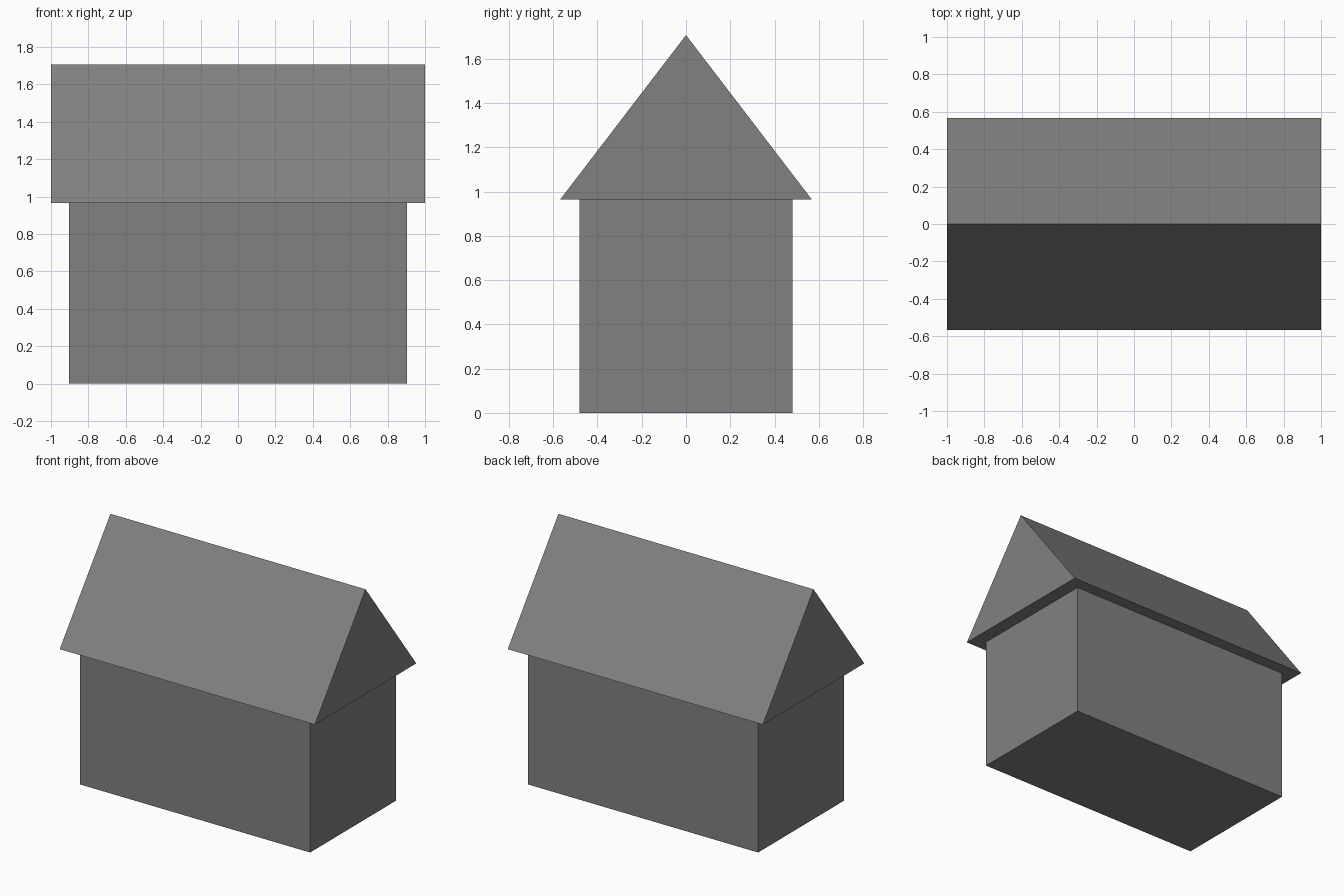
import bpy
import bmesh

# Remove the default object
cube = bpy.data.objects.get("Cube")
if cube:
    bpy.data.objects.remove(cube, do_unlink=True)

# Single plain material
GREY = (0.22, 0.22, 0.22, 1.0)
grey = bpy.data.materials.new("plain_grey")
grey.use_nodes = True
grey.diffuse_color = GREY
grey.node_tree.nodes["Principled BSDF"].inputs["Base Color"].default_value = GREY


def extrude_profile(name, profile, half_length):
    """Sweep a closed (y, z) profile along x into a solid."""
    bm = bmesh.new()
    end = bm.faces.new([bm.verts.new((-half_length, y, z)) for y, z in profile])
    swept = bmesh.ops.extrude_face_region(bm, geom=[end], use_keep_orig=True)
    moved = [v for v in swept["geom"] if isinstance(v, bmesh.types.BMVert)]
    bmesh.ops.translate(bm, verts=moved, vec=(2 * half_length, 0, 0))
    bmesh.ops.recalc_face_normals(bm, faces=bm.faces)
    mesh = bpy.data.meshes.new(name)
    bm.to_mesh(mesh)
    bm.free()
    mesh.materials.append(grey)
    obj = bpy.data.objects.new(name, mesh)
    bpy.context.scene.collection.objects.link(obj)
    return obj


EAVES = 0.965
RIDGE = 1.707
WALL = 0.482
OVERHANG = 0.568

# House body
extrude_profile("walls", [(-WALL, 0), (WALL, 0), (WALL, EAVES), (-WALL, EAVES)], 0.903)

# Gabled roof, a solid prism with overhanging eaves
extrude_profile("roof", [(-OVERHANG, EAVES), (OVERHANG, EAVES), (0, RIDGE)], 1.0)
